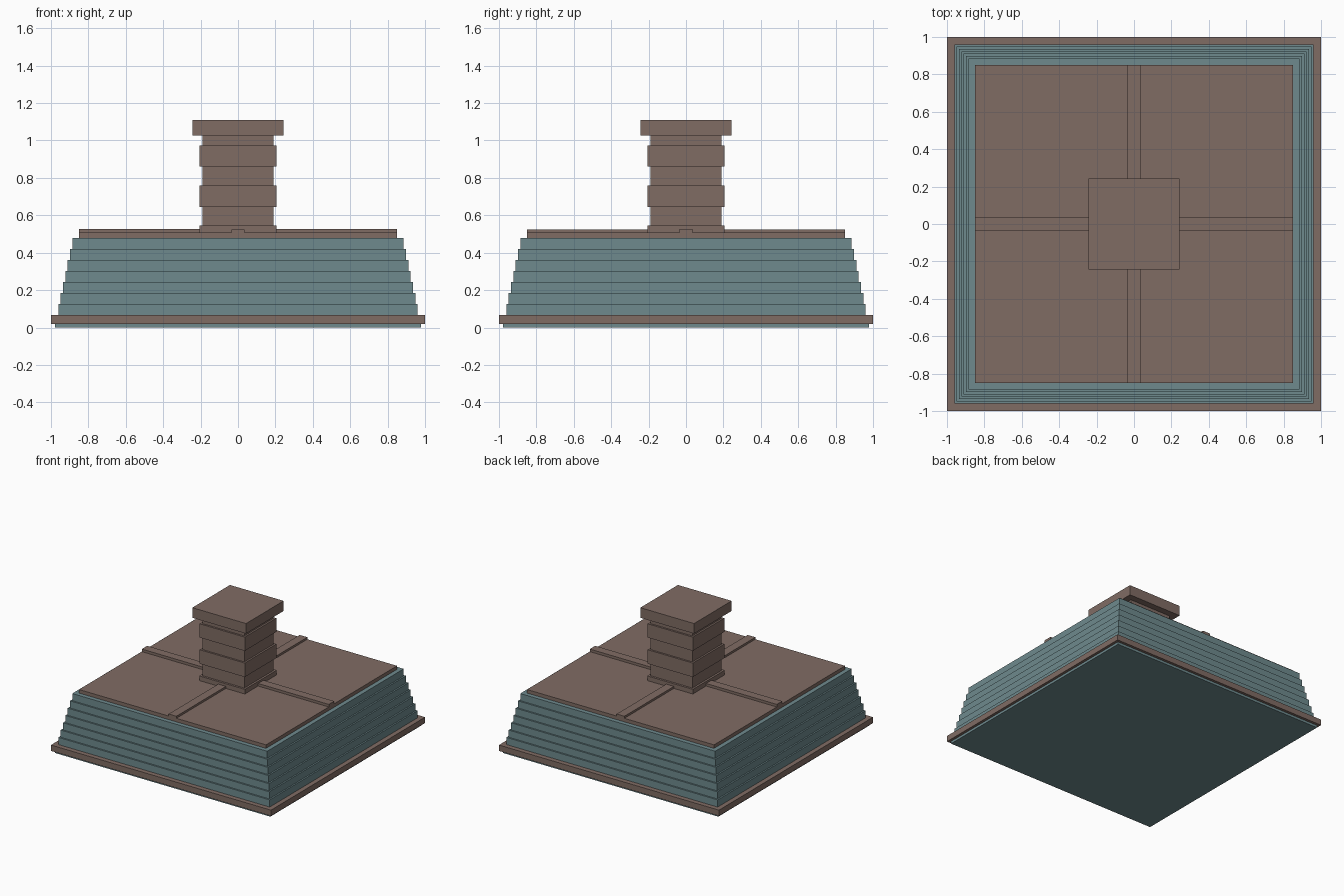
import bpy

if "Cube" in bpy.data.objects:
    bpy.data.objects.remove(bpy.data.objects["Cube"])


def material(name, rgb):
    m = bpy.data.materials.new(name)
    m.diffuse_color = (*rgb, 1.0)
    m.use_nodes = True
    m.node_tree.nodes["Principled BSDF"].inputs["Base Color"].default_value = m.diffuse_color
    return m


BROWN = material("warm brown", (0.216, 0.150, 0.127))
TEAL = material("slate teal", (0.156, 0.254, 0.270))


def box(name, half_x, half_y, z0, z1, mat):
    """Centred box from z0 to z1."""
    bpy.ops.mesh.primitive_cube_add(size=2, location=(0, 0, (z0 + z1) / 2))
    ob = bpy.context.object
    ob.name = name
    ob.scale = (half_x, half_y, (z1 - z0) / 2)
    bpy.ops.object.transform_apply(location=False, rotation=False, scale=True)
    ob.data.materials.append(mat)
    return ob


# Underside plate and projecting eave trim
box("bottom_plate", 0.978, 0.978, 0.0, 0.02, TEAL)
box("eave_trim", 1.0, 1.0, 0.02, 0.068, BROWN)

# Seven stepped courses, each a little narrower than the one below
COURSES = 7
Z0, Z1 = 0.068, 0.478
step = (Z1 - Z0) / COURSES
for i in range(COURSES):
    half = 0.961 - 0.0125 * i
    box(f"roof_course_{i + 1}", half, half, Z0 + i * step, Z0 + (i + 1) * step, TEAL)

# Flat top slab with crossing ridge bars
box("top_slab", 0.85, 0.85, 0.478, 0.507, BROWN)
box("ridge_bar_x", 0.85, 0.035, 0.507, 0.528, BROWN)
box("ridge_bar_y", 0.035, 0.85, 0.507, 0.524, BROWN)

# Chimney: plinth, shaft, two bands and a cap
box("chimney_plinth", 0.207, 0.207, 0.507, 0.545, BROWN)
box("chimney_shaft", 0.19, 0.19, 0.545, 1.027, BROWN)
for i, (a, b) in enumerate([(0.645, 0.76), (0.86, 0.973)]):
    box(f"chimney_band_{i + 1}", 0.205, 0.205, a, b, BROWN)
box("chimney_cap", 0.244, 0.244, 1.027, 1.11, BROWN)
